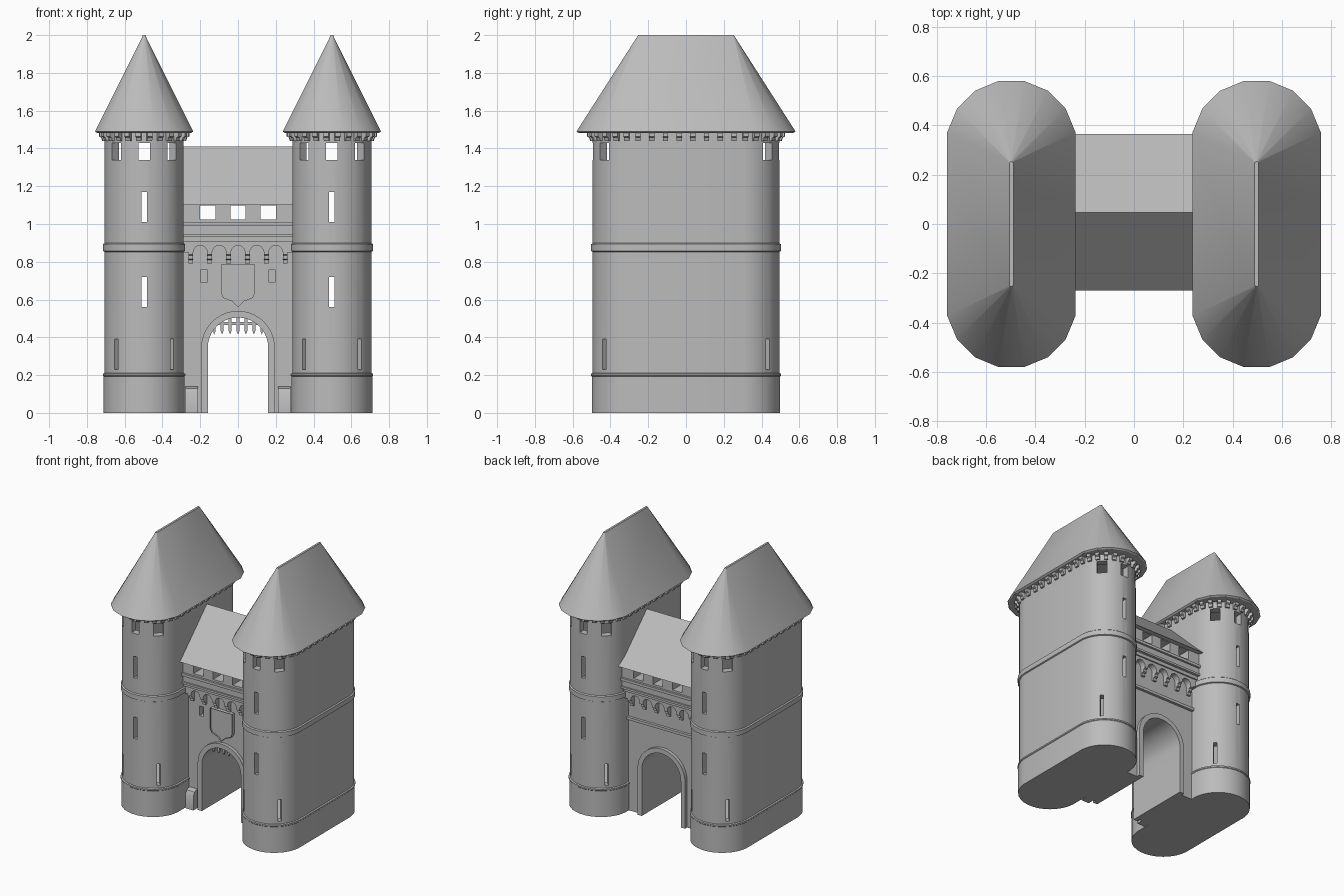
import bpy, bmesh
from math import sin, cos, pi, radians
from mathutils import Matrix, Vector

cube = bpy.data.objects.get("Cube")
if cube:
    bpy.data.objects.remove(cube, do_unlink=True)

stone = bpy.data.materials.new("grey_stone")
stone.use_nodes = True
GREY = (0.5, 0.5, 0.5, 1)
stone.diffuse_color = GREY
stone.node_tree.nodes["Principled BSDF"].inputs["Base Color"].default_value = GREY

TOWER_X, TOWER_R, TOWER_CY = 0.497, 0.21, 0.285
MID_Y = 0.0475                       # middle of the gatehouse depth
FRONT, BACK = -0.17, 0.265           # gatehouse wall faces
parts = []


def finish(name, bm):
    bmesh.ops.recalc_face_normals(bm, faces=bm.faces)
    mesh = bpy.data.meshes.new(name)
    bm.to_mesh(mesh)
    bm.free()
    mesh.materials.append(stone)
    obj = bpy.data.objects.new(name, mesh)
    bpy.context.collection.objects.link(obj)
    parts.append(obj)
    return obj


def add_prism(bm, pts, y0, y1, matrix=Matrix()):
    """Extrude an (x, z) outline along y."""
    rings = [[bm.verts.new(matrix @ Vector((x, y, z))) for x, z in pts] for y in (y0, y1)]
    bm.faces.new(rings[0])
    bm.faces.new(rings[1][::-1])
    for i in range(len(pts)):
        j = (i + 1) % len(pts)
        bm.faces.new((rings[0][i], rings[0][j], rings[1][j], rings[1][i]))


def prism(name, pts, y0, y1, matrix=Matrix()):
    bm = bmesh.new()
    add_prism(bm, pts, y0, y1, matrix)
    return finish(name, bm)


def rect(x0, x1, z0, z1):
    return [(x0, z0), (x1, z0), (x1, z1), (x0, z1)]


def arch(r, cx, cz, n=20):
    """Semicircle from left to right."""
    return [(cx - r * cos(pi * i / n), cz + r * sin(pi * i / n)) for i in range(n + 1)]


def loft(name, cx, rings, n):
    """Stack round-ended outlines given as (z, radius, end centre y)."""
    bm = bmesh.new()
    loops = []
    for z, r, cy in rings:
        half = [pi * (i + 0.5) / n for i in range(n)]
        pts = [(r * cos(a), cy + r * sin(a)) for a in half]
        pts += [(-x, -y) for x, y in pts]
        loops.append([bm.verts.new((cx + x, y, z)) for x, y in pts])
    for a, b in zip(loops, loops[1:]):
        for i in range(2 * n):
            j = (i + 1) % (2 * n)
            bm.faces.new((a[i], a[j], b[j], b[i]))
    bm.faces.new(loops[0])
    bm.faces.new(loops[-1])
    return finish(name, bm)


def cut(obj, cutter):
    mod = obj.modifiers.new("cut", 'BOOLEAN')
    mod.operation, mod.solver, mod.object = 'DIFFERENCE', 'EXACT', cutter
    cutter.hide_render = True
    bpy.context.view_layer.objects.active = obj
    bpy.ops.object.modifier_apply(modifier=mod.name)
    parts.remove(cutter)
    bpy.data.objects.remove(cutter, do_unlink=True)


def turned(x, y, angle):
    """Local x points outwards at the given angle."""
    return Matrix.Translation((x, y, 0)) @ Matrix.Rotation(angle, 4, 'Z')


def tower(side, cx):
    wall = loft(side + "_tower_wall", cx, [(z, TOWER_R, TOWER_CY) for z in (0.1, 1.49)], 16)
    cut(wall, loft("tower_room", cx, [(z, TOWER_R - 0.05, TOWER_CY) for z in (0.15, 1.47)], 16))

    # Openings that line up from front to back
    for w, z0, z1 in ((0.03, 1.34, 1.43), (0.014, 1.01, 1.17), (0.014, 0.56, 0.72)):
        cut(wall, prism("slot", rect(cx - w, cx + w, z0, z1), -1, 1))
    # Diagonal windows and low arrow slits
    for sy in (1, -1):
        for a in (45, 135):
            m = turned(cx, sy * TOWER_CY, sy * radians(a))
            for w, z0, z1 in ((0.033, 1.34, 1.43), (0.012, 0.23, 0.39)):
                cut(wall, prism("slot", rect(0.14, 0.3, z0, z1), -w, w, m))

    loft(side + "_tower_base", cx, [(z, r, TOWER_CY) for z, r in (
        (0, 0.215), (0.193, 0.215), (0.197, 0.219), (0.207, 0.219), (0.212, 0.208))], 16)
    loft(side + "_tower_band", cx, [(z, r, TOWER_CY) for z, r in (
        (0.85, 0.205), (0.857, 0.218), (0.893, 0.218), (0.903, 0.205))], 16)

    # Brackets under the eaves, around the ends and along the sides
    bracket = [(-0.01, 1.44), (0.012, 1.44), (0.018, 1.458), (0.03, 1.464), (0.03, 1.49), (-0.01, 1.49)]
    bm = bmesh.new()
    for sy in (1, -1):
        for k in range(12):
            a = sy * radians(7.5 + 15 * k)
            add_prism(bm, bracket, -0.014, 0.014,
                      turned(cx + TOWER_R * cos(a), sy * TOWER_CY + TOWER_R * sin(a), a))
        for k in range(8):
            add_prism(bm, bracket, -0.014, 0.014,
                      turned(cx + sy * TOWER_R, (k - 3.5) * 0.0725, 0 if sy > 0 else pi))
    finish(side + "_tower_brackets", bm)

    loft(side + "_tower_roof", cx, [(1.483, 0.255, 0.32), (1.49, 0.265, 0.32),
                                    (1.985, 0.013, 0.25), (2.0, 0.008, 0.245)], 8)


tower("left", TOWER_X)
tower("right", -TOWER_X)

# Lower gatehouse wall with the arched passage
opening = [(-0.16, 0)] + arch(0.16, 0, 0.345) + [(0.16, 0)]
wall = prism("gate_wall", [(-0.3, 0)] + opening + [(0.3, 0), (0.3, 0.95), (-0.3, 0.95)], FRONT, BACK)
for x in (-0.18, 0.18):
    cut(wall, prism("slot", rect(x - 0.015, x + 0.015, 0.69, 0.76), FRONT - 0.1, FRONT + 0.04))

# Upper storey with windows, and mouldings
upper = prism("upper_wall", rect(-0.3, 0.3, 0.94, 1.11), -0.235, 0.33)
for x in (-0.16, 0, 0.16):
    cut(upper, prism("slot", rect(x - 0.04, x + 0.04, 1.025, 1.097), -1, 1))
prism("parapet", rect(-0.3, 0.3, 0.905, 0.94), -0.225, 0.32)
prism("string_course", rect(-0.3, 0.3, 0.99, 1.01), -0.25, 0.345)
prism("lower_moulding", rect(-0.3, 0.3, 0.93, 0.945), -0.245, 0.34)
prism("back_ledge", rect(-0.3, 0.3, 0.68, 0.70), BACK - 0.01, BACK + 0.02)

# Gatehouse roof, its outline lying in the y-z plane
prism("gate_roof", [(-0.3175, 1.1), (0.3175, 1.1), (0, 1.41)], -0.3, 0.3, turned(0, MID_Y, pi / 2))

# Arched frieze and corbels on both faces
frieze = [(-0.3, 0.85)]
for k in range(5):
    frieze += arch(0.037, (k - 2) * 0.1, 0.85, 8)
frieze += [(0.3, 0.85), (0.3, 0.91), (-0.3, 0.91)]
corbel = [(-0.01, 0.79), (0.015, 0.79), (0.015, 0.81), (0.03, 0.815),
          (0.03, 0.833), (0.045, 0.838), (0.045, 0.855), (-0.01, 0.855)]
ring = [(-0.195, 0)] + arch(0.195, 0, 0.345) + [(0.195, 0)] + opening[::-1]
for side, y, s in (("front", FRONT, -1), ("back", BACK, 1)):
    prism(side + "_frieze", frieze, y - s * 0.01, y + s * 0.045)
    prism(side + "_arch_surround", ring, y - s * 0.01, y + s * 0.025)
    bm = bmesh.new()
    for k in range(6):
        add_prism(bm, corbel, -0.013, 0.013, turned((k - 2.5) * 0.1, y, s * pi / 2))
    finish(side + "_corbels", bm)

# Blank shield with a raised rim
right_half = [(0.09, 0.785), (0.09, 0.635), (0.078, 0.608), (0.03, 0.59)]
shield = right_half + [(0, 0.56)] + [(-x, z) for x, z in right_half[::-1]]
bm = bmesh.new()
add_prism(bm, shield, FRONT - 0.03, FRONT + 0.01)
face = min(bm.faces, key=lambda f: f.calc_center_median().y)
bmesh.ops.inset_region(bm, faces=[face], thickness=0.012, use_even_offset=True)
bmesh.ops.translate(bm, verts=face.verts, vec=(0, 0.012, 0))
finish("shield", bm)

# Raised portcullis
bm = bmesh.new()
for k in range(-3, 4):
    x = k * 0.042
    add_prism(bm, [(x - 0.008, 0.435), (x, 0.415), (x + 0.008, 0.435), (x + 0.008, 0.52), (x - 0.008, 0.52)],
              -0.11, -0.094)
add_prism(bm, rect(-0.14, 0.14, 0.465, 0.48), -0.108, -0.096)
finish("portcullis", bm)

# Guard stones beside the gate
for side, x in (("left", 0.245), ("right", -0.245)):
    top = [(-0.06, 0), (0.05, 0), (0.05, 0.105), (0.035, 0.13), (0.01, 0.14), (-0.06, 0.14)]
    prism(side + "_guard_stone", top, -0.032, 0.032, turned(x, FRONT, -pi / 2))

bpy.ops.object.select_all(action='DESELECT')
for obj in parts:
    obj.select_set(True)
bpy.context.view_layer.objects.active = parts[0]
bpy.ops.object.shade_smooth_by_angle(angle=radians(35))
